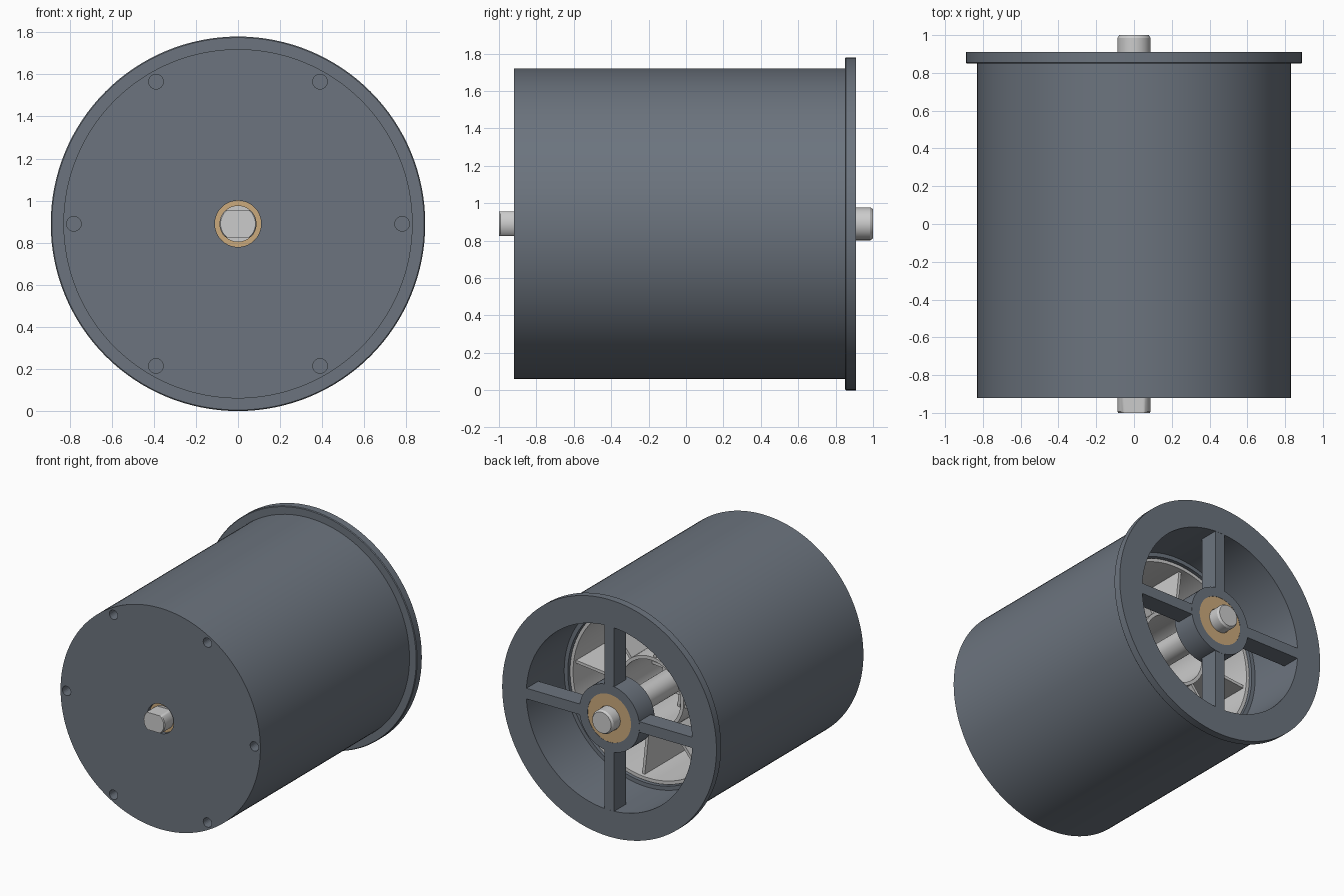
import bpy, bmesh, math
from mathutils import Matrix, Vector

if "Cube" in bpy.data.objects:
    bpy.data.objects.remove(bpy.data.objects["Cube"])

CZ = 0.89  # height of the main axis


def material(name, rgb):
    m = bpy.data.materials.new(name)
    m.diffuse_color = (*rgb, 1)
    m.use_nodes = True
    m.node_tree.nodes["Principled BSDF"].inputs["Base Color"].default_value = m.diffuse_color
    return m


SLATE = material("slate", (0.15, 0.175, 0.21))
BRONZE = material("bronze", (0.6, 0.4, 0.2))


def finish(bm, name, mat=None):
    bmesh.ops.recalc_face_normals(bm, faces=bm.faces)
    me = bpy.data.meshes.new(name)
    bm.to_mesh(me)
    bm.free()
    ob = bpy.data.objects.new(name, me)
    bpy.context.collection.objects.link(ob)
    ob.location.z = CZ
    if mat:
        me.materials.append(mat)
    return ob


def smooth(ob):
    bpy.ops.object.select_all(action='DESELECT')
    ob.select_set(True)
    bpy.context.view_layer.objects.active = ob
    bpy.ops.object.shade_smooth_by_angle(angle=math.radians(30))


def lathe(name, profile, mat=None, n=96, clamp=None):
    """Turn (radius, y) points about the y axis."""
    bm = bmesh.new()
    rings = [[bm.verts.new((r * math.cos(a), y, r * math.sin(a)))
              for a in (2 * math.pi * i / n for i in range(n))] for r, y in profile]
    solid = profile[0][0] == 0
    for k in range(len(rings) - solid):
        p, q = rings[k], rings[(k + 1) % len(rings)]
        for i in range(n):
            j = (i + 1) % n
            bm.faces.new((p[i], p[j], q[j], q[i]))
    if clamp:
        for v in bm.verts:
            v.co.z = max(-clamp, min(clamp, v.co.z))
    bmesh.ops.remove_doubles(bm, verts=bm.verts, dist=1e-5)
    ob = finish(bm, name, mat)
    smooth(ob)
    return ob


def tube(name, r0, r1, y0, y1, mat=None):
    return lathe(name, [(r0, y0), (r1, y0), (r1, y1), (r0, y1)], mat)


def radial_plates(name, count, offset, r0, r1, thick, y0, y1, mat=None):
    bm = bmesh.new()
    for i in range(count):
        turn = Matrix.Rotation(offset + 2 * math.pi * i / count, 4, 'Y')
        move = Matrix.Translation(Vector(((r0 + r1) / 2, (y0 + y1) / 2, 0)))
        size = Matrix.Diagonal((r1 - r0, y1 - y0, thick, 1))
        bmesh.ops.create_cube(bm, size=1, matrix=turn @ move @ size)
    return finish(bm, name, mat)


# housing: closed front, stepped bore, flange at the back
housing = lathe("housing", [
    (0.11, -0.92), (0.83, -0.92), (0.83, 0.85), (0.885, 0.85), (0.89, 0.855),
    (0.89, 0.91), (0.69, 0.91), (0.69, 0.46), (0.66, 0.46), (0.66, -0.82),
    (0.11, -0.82)], SLATE, 128)

# blind screw holes in the front face
bm = bmesh.new()
for i in range(6):
    a = i * math.pi / 3
    place = Matrix.Translation((0.78 * math.cos(a), -0.92, 0.78 * math.sin(a)))
    bmesh.ops.create_cone(bm, cap_ends=True, segments=24, radius1=0.035, radius2=0.035,
                          depth=0.2, matrix=place @ Matrix.Rotation(math.pi / 2, 4, 'X'))
cutter = finish(bm, "screw_hole_cutter")
cutter.hide_render = True
mod = housing.modifiers.new("screw_holes", 'BOOLEAN')
mod.object = cutter
mod.operation = 'DIFFERENCE'
mod.solver = 'EXACT'
bpy.context.view_layer.objects.active = housing
bpy.ops.object.modifier_apply(modifier=mod.name)
bpy.data.objects.remove(cutter)
smooth(housing)

# rear spider: hub and four spokes
tube("rear_hub", 0.18, 0.25, 0.73, 0.91, SLATE)
radial_plates("rear_spokes", 4, 0, 0.24, 0.71, 0.08, 0.77, 0.909, SLATE)

# bronze bushings
tube("rear_bushing", 0.09, 0.18, 0.73, 0.908, BRONZE)
tube("front_bushing", 0.085, 0.11, -0.89, -0.80, BRONZE)

# shaft, with two flats on its front end
lathe("shaft", [(0, -0.88), (0.088, -0.88), (0.088, 0.985), (0.078, 1.0), (0, 1.0)], n=64)
lathe("shaft_drive_end", [(0, -1.0), (0.083, -1.0), (0.088, -0.993),
                          (0.088, -0.87), (0, -0.87)], n=64, clamp=0.065)

# rotor inside the bore: outer drum, inner ring, hub and vanes
tube("rotor_drum", 0.63, 0.655, -0.78, 0.44)
tube("rotor_ring", 0.25, 0.275, -0.78, 0.42)
tube("rotor_hub", 0.085, 0.13, -0.78, 0.1)
radial_plates("rotor_vanes", 8, math.radians(-6), 0.27, 0.635, 0.022, -0.78, 0.41)
radial_plates("rotor_webs", 8, math.radians(-6), 0.12, 0.255, 0.022, -0.78, 0.05)
